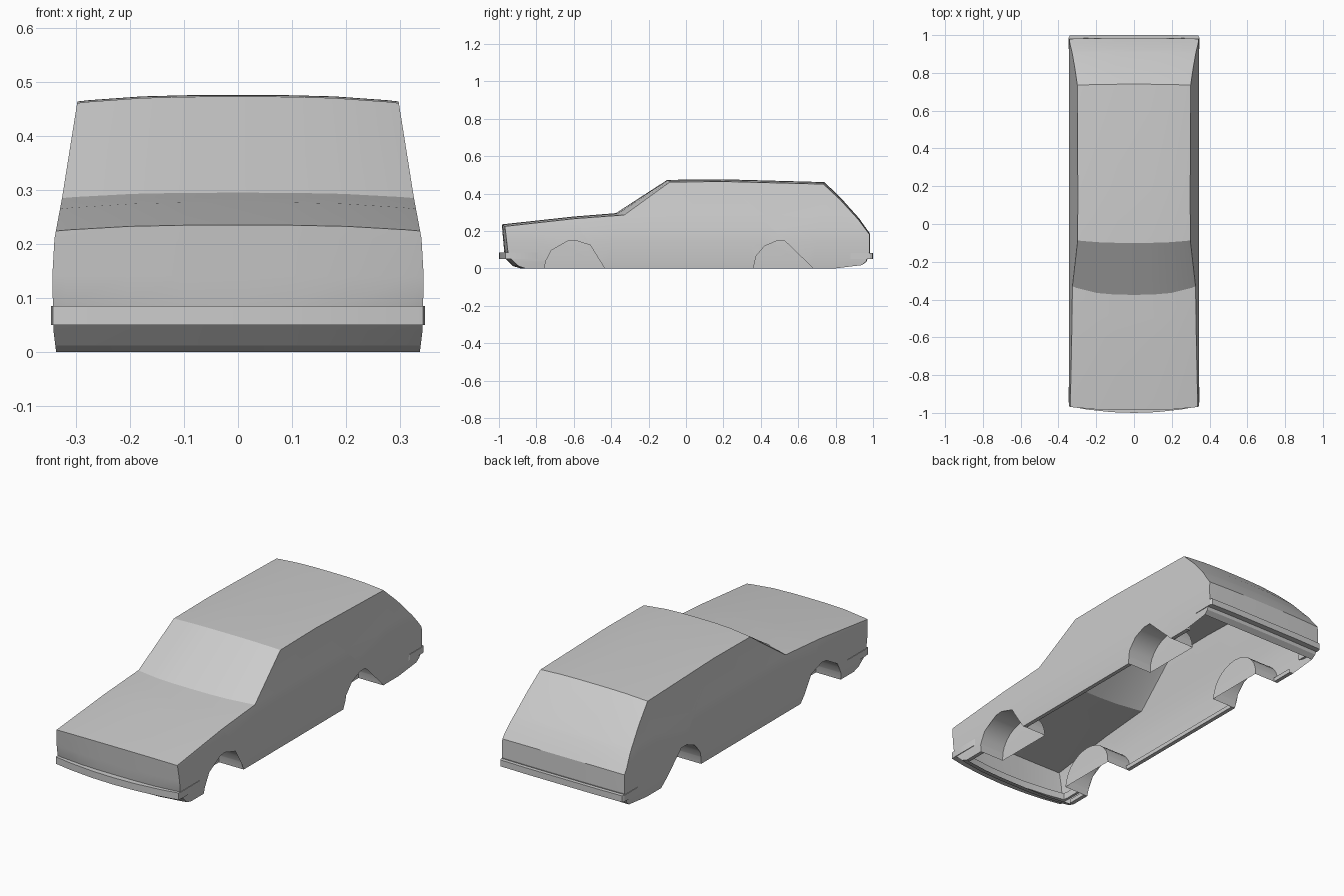
import bpy, bmesh, math
from mathutils import Vector

if "Cube" in bpy.data.objects:
    bpy.data.objects.remove(bpy.data.objects["Cube"])

# half-width of the body at each height (tumblehome)
WIDTH = [(0, .337), (.04, .342), (.14, .344), (.21, .34), (.285, .326), (.48, .295)]

def half_width(z):
    for (z0, w0), (z1, w1) in zip(WIDTH, WIDTH[1:]):
        if z <= z1:
            return w0 + (w1 - w0) * (z - z0) / (z1 - z0)
    return WIDTH[-1][1]

# centre (y, z) and side-edge (y, z) outline, nose bottom to tail bottom
OUTLINE = [
    (-.885, 0, -.86, 0), (-.925, .012, -.895, .012), (-.965, .05, -.935, .05),
    (-.972, .09, -.952, .09), (-.985, .235, -.968, .224), (-.6, .277, -.6, .265),
    (-.375, .295, -.33, .285), (-.1, .473, -.087, .461), (.2, .476, .2, .464),
    (.74, .461, .735, .45), (.83, .374, .825, .366), (.925, .268, .92, .262),
    (.984, .185, .98, .182), (.985, .09, .982, .09), (.965, .035, .962, .035),
    (.94, .017, .94, .017)]
COLUMNS = [-1, -.93, -.6, -.3, 0, .3, .6, .93, 1]
ARCHES = [-.595, .52]
WELL = .59            # inner wall of wheel wells, as fraction of half-width


def arch(yc, n=14):
    return [(yc + .16 * math.cos(math.pi * i / n), .15 * math.sin(math.pi * i / n) ** .95
             if 0 < i < n else 0) for i in range(n + 1)]


def finish(bm, name, recalc=False):
    if recalc:
        bmesh.ops.recalc_face_normals(bm, faces=bm.faces)
    me = bpy.data.meshes.new(name)
    bm.to_mesh(me)
    bm.free()
    ob = bpy.data.objects.new(name, me)
    bpy.context.collection.objects.link(ob)
    bpy.ops.object.select_all(action='DESELECT')
    ob.select_set(True)
    bpy.context.view_layer.objects.active = ob
    bpy.ops.object.shade_smooth_by_angle(angle=math.radians(20))
    return ob


def face(bm, pts):
    return bm.faces.new([bm.verts.new(p) for p in pts])


def map_width(bm):
    # x holds a -1..1 fraction; cut at each width break, then scale to real width
    for z, _ in WIDTH[1:-1]:
        bmesh.ops.bisect_plane(bm, geom=bm.verts[:] + bm.edges[:] + bm.faces[:],
                               dist=1e-5, plane_co=(0, 0, z), plane_no=(0, 0, 1))
    for v in bm.verts:
        v.co.x *= half_width(v.co.z)
    bmesh.ops.remove_doubles(bm, verts=bm.verts, dist=1e-4)


# body shell: crowned strip from nose over roof to tail, plus two sides
bm = bmesh.new()
rows = []
for cy, cz, sy, sz in OUTLINE:
    rows.append([bm.verts.new((u, sy + (cy - sy) * (1 - abs(u) ** 3),
                               sz + (cz - sz) * (1 - abs(u) ** 3))) for u in COLUMNS])
for a, b in zip(rows, rows[1:]):
    for i in range(len(COLUMNS) - 1):
        bm.faces.new((a[i], a[i + 1], b[i + 1], b[i]))
side = [(o[2], o[3]) for o in OUTLINE] + [(.8, 0)] + arch(ARCHES[1]) + arch(ARCHES[0])
for s in (-1, 1):
    f = face(bm, [(s, y, z) for y, z in side])
    bmesh.ops.triangulate(bm, faces=[f])
map_width(bm)
finish(bm, "body_shell", True)

# wheel wells: half barrels closed on the inside
bm = bmesh.new()
for s in (-1, 1):
    for yc in ARCHES:
        pts = arch(yc)
        for (y0, z0), (y1, z1) in zip(pts, pts[1:]):
            face(bm, [(s, y0, z0), (s, y1, z1), (s * WELL, y1, z1), (s * WELL, y0, z0)])
        f = face(bm, [(s * WELL, y, z) for y, z in pts])
        bmesh.ops.triangulate(bm, faces=[f])
map_width(bm)
finish(bm, "wheel_wells", True)

# sills: folded lips along the open underside
bm = bmesh.new()
for s in (-1, 1):
    for y0, y1 in ((-.86, -.755), (-.435, .36), (.68, .8)):
        lip = [(s, 0), (s * .94, 0), (s * .93, .02)]
        for (x0, z0), (x1, z1) in zip(lip, lip[1:]):
            face(bm, [(x0, y0, z0), (x0, y1, z0), (x1, y1, z1), (x1, y0, z1)])
map_width(bm)
finish(bm, "sill_lips", True)


# bumpers: rectangular bar following a plan curve
def bumper(name, half_plan, z0, z1, depth):
    plan = [(-x, y) for x, y in half_plan] + [(x, y) for x, y in half_plan[::-1]
                                              if x > 0]
    bm = bmesh.new()
    loops = []
    for x, y in plan:
        inner = (x * .955, y - math.copysign(depth, y))
        loops.append([bm.verts.new(p) for p in (
            (x, y, z0), (x, y, z1), (*inner, z1), (*inner, z0))])
    for a, b in zip(loops, loops[1:]):
        for i in range(4):
            j = (i + 1) % 4
            bm.faces.new((a[i], a[j], b[j], b[i]))
    bm.faces.new(loops[0])
    bm.faces.new(loops[-1])
    finish(bm, name, True)


bumper("front_bumper", [(.345, -.8), (.346, -.94), (.343, -.965), (.25, -.982),
                        (.12, -.996), (0, -1)], .05, .085, .045)
bumper("rear_bumper", [(.345, .88), (.346, .985), (.34, .997), (.2, 1), (0, 1)],
       .05, .082, .03)
